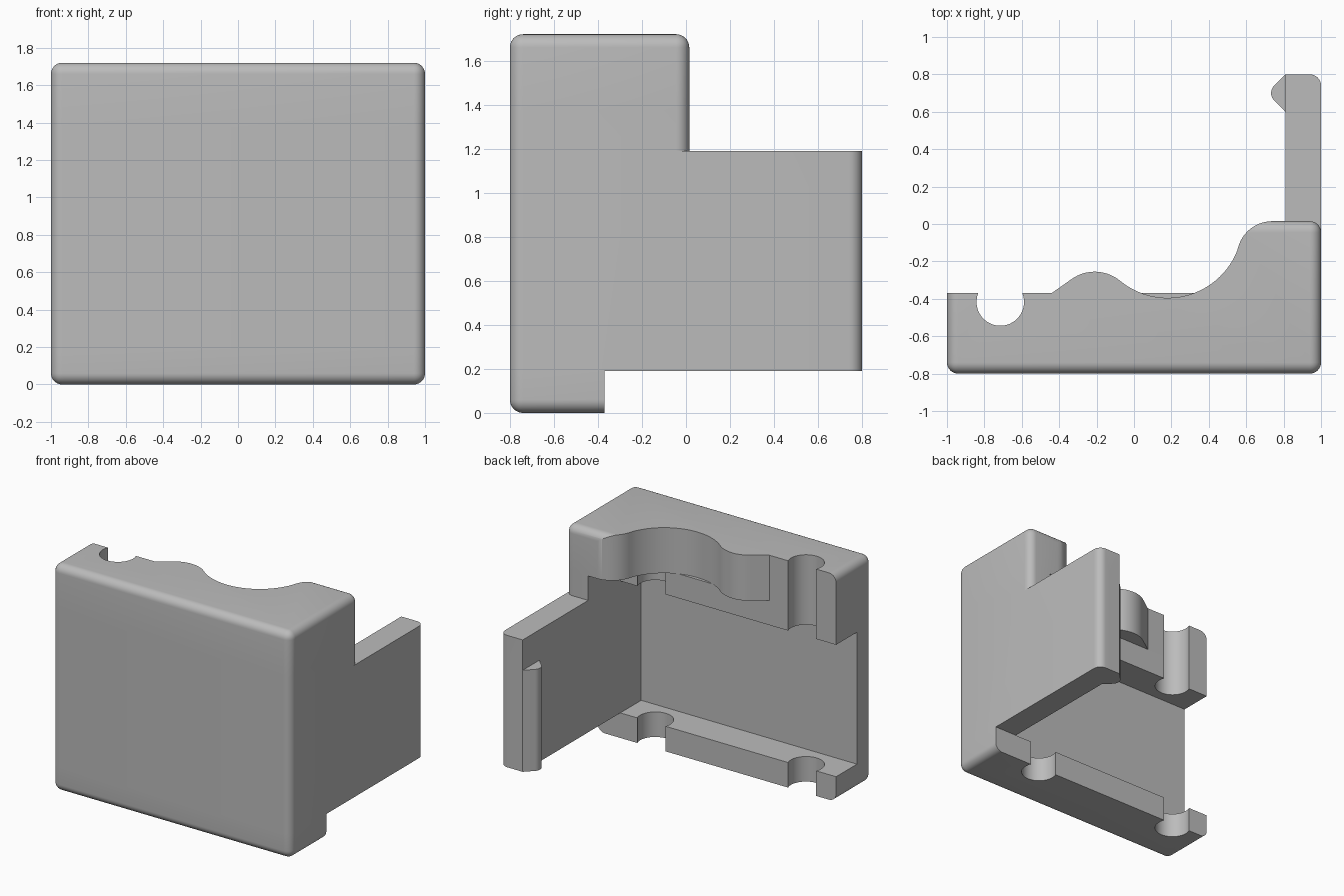
import bpy
import bmesh
from math import cos, sin, radians

cube = bpy.data.objects.get("Cube")
if cube:
    bpy.data.objects.remove(cube, do_unlink=True)

FRONT, HEIGHT, ROUND = -0.8, 1.72, 0.06
SHELF_Y, BLOCK_Y, ARM_Y = -0.37, 0.015, 0.8
FLOOR_Z, LEDGE_Z, WAVE_Z = 0.19, 1.19, 1.375
ARM_X = 0.81
OUT = 1.2  # oversize limit, trimmed later by the rounded shell

grey = bpy.data.materials.new("plain_grey")
grey.use_nodes = True
colour = (0.5, 0.5, 0.5, 1)
grey.diffuse_color = colour
grey.node_tree.nodes["Principled BSDF"].inputs["Base Color"].default_value = colour


def make_object(name, bm):
    bmesh.ops.recalc_face_normals(bm, faces=bm.faces)
    mesh = bpy.data.meshes.new(name)
    bm.to_mesh(mesh)
    bm.free()
    mesh.materials.append(grey)
    obj = bpy.data.objects.new(name, mesh)
    bpy.context.scene.collection.objects.link(obj)
    return obj


def prism(name, outline, z0, z1):
    bm = bmesh.new()
    face = bm.faces.new([bm.verts.new((x, y, z0)) for x, y in outline])
    top = bmesh.ops.extrude_face_region(bm, geom=[face])["geom"]
    verts = [v for v in top if isinstance(v, bmesh.types.BMVert)]
    bmesh.ops.translate(bm, verts=verts, vec=(0, 0, z1 - z0))
    return make_object(name, bm)


def shell(back):
    """Box with rounded outer edges; its back rim stays sharp."""
    bm = bmesh.new()
    bmesh.ops.create_cube(bm, size=1)
    for v in bm.verts:
        v.co = (v.co.x * 2, back if v.co.y > 0 else FRONT, HEIGHT if v.co.z > 0 else 0)
    edges = []
    for e in bm.edges:
        a, b = (v.co for v in e.verts)
        at_back = a.y == back and b.y == back
        if not at_back or a.x + b.x > 1:
            edges.append(e)
    bmesh.ops.bevel(bm, geom=edges, offset=ROUND, segments=8, profile=0.5, affect='EDGES')
    return make_object("shell_helper", bm)


def boolean(obj, other, operation):
    mod = obj.modifiers.new("cut", 'BOOLEAN')
    mod.operation, mod.solver, mod.object = operation, 'EXACT', other
    bpy.context.view_layer.objects.active = obj
    bpy.ops.object.modifier_apply(modifier=mod.name)
    bpy.data.objects.remove(other, do_unlink=True)


def arc(cx, cy, r, start, end, steps=16):
    angles = [radians(start + (end - start) * i / steps) for i in range(steps + 1)]
    return [(cx + r * cos(a), cy + r * sin(a)) for a in angles]


def notch(x):
    return arc(x, -0.417, 0.127, 21.7, -201.7, 28)


base = [(-OUT, -1), (OUT, -1)]
right_notch, left_notch = notch(-0.715), notch(0.55)
shelf_end = right_notch + [(-OUT, SHELF_Y)]

# Lower shelf with two round notches
shelf = prism("lower_shelf", base + [(OUT, SHELF_Y)] + left_notch + shelf_end, -0.1, FLOOR_Z)
boolean(shelf, shell(BLOCK_Y), 'INTERSECT')

# Front plate and the long side arm
body = prism("bracket_body", base + [(OUT, 1), (ARM_X, 1), (ARM_X, -0.62), (-OUT, -0.62)],
             FLOOR_Z, LEDGE_Z)
boolean(body, shell(ARM_Y), 'INTERSECT')

# Upper ledge, notched like the shelf
ledge = prism("upper_ledge", base + [(OUT, 0.2), (ARM_X, 0.2), (ARM_X, SHELF_Y)]
              + left_notch + shelf_end, LEDGE_Z, WAVE_Z)
boolean(ledge, shell(BLOCK_Y), 'INTERSECT')

# Wavy top block made of tangent arcs
wave = (arc(0.74, -0.175, 0.19, 90, 162.2) + arc(0.18, 0.005, 0.4, -17.8, -129.5, 28)[1:]
        + arc(-0.21, -0.468, 0.213, 50.5, 125)[1:] + [(-0.441, SHELF_Y)])
top = prism("wavy_top", base + [(OUT, 0.2), (0.74, 0.2)] + wave + shelf_end, WAVE_Z, 1.9)
boolean(top, shell(BLOCK_Y), 'INTERSECT')

# Catch on the end of the arm
hook = prism("arm_catch", [(0.9, 0.6), (ARM_X, 0.6)] + arc(0.79, 0.7, 0.057, 225, 135, 10)
             + [(ARM_X, ARM_Y), (0.9, ARM_Y)], FLOOR_Z, 0.96)

# Join everything into one solid
for part in (shelf, ledge, top, hook):
    boolean(body, part, 'UNION')

bpy.ops.object.select_all(action='DESELECT')
body.select_set(True)
bpy.context.view_layer.objects.active = body
bpy.ops.object.shade_smooth_by_angle(angle=radians(30))
